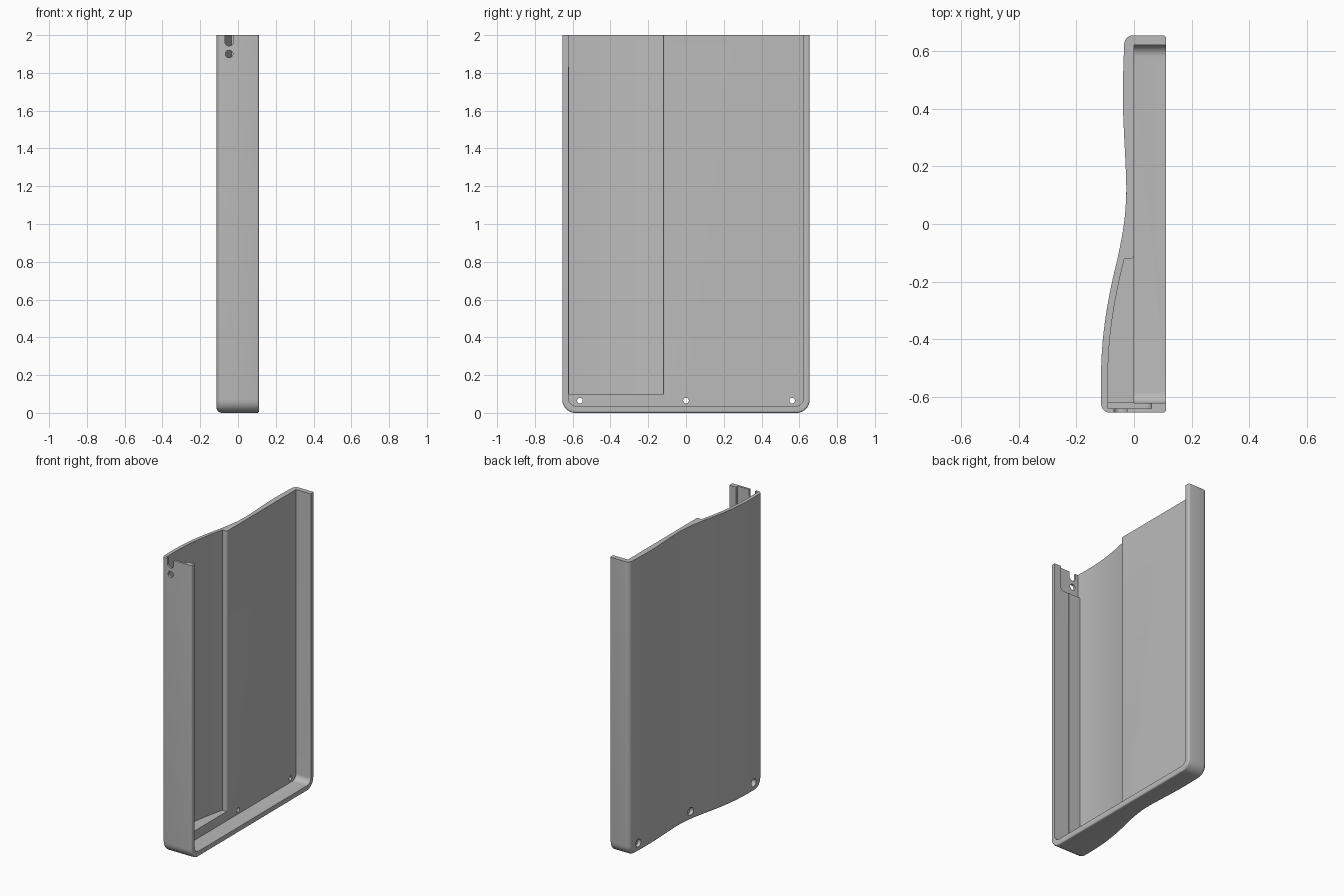
import bpy, bmesh, math
from mathutils import Vector

if "Cube" in bpy.data.objects:
    bpy.data.objects.remove(bpy.data.objects["Cube"])

HALF, TOP, FRONT, CORNER = 0.655, 2.0, 0.111, 0.07
# wavy back surface: (y, x) control points
WAVE = [(-0.70, -0.111), (-0.62, -0.114), (-0.5, -0.114), (-0.4, -0.108), (-0.3, -0.095),
        (-0.2, -0.076), (-0.1, -0.053), (0.0, -0.035), (0.1, -0.027), (0.2, -0.029),
        (0.3, -0.034), (0.4, -0.038), (0.5, -0.038), (0.6, -0.035), (0.70, -0.031)]


def wave(y):
    """Smooth interpolation of the back surface."""
    i = max(i for i in range(len(WAVE) - 1) if WAVE[i][0] <= y or i == 0)
    def slope(k):
        a, b = WAVE[max(k - 1, 0)], WAVE[min(k + 1, len(WAVE) - 1)]
        return (b[1] - a[1]) / (b[0] - a[0])
    (y0, x0), (y1, x1) = WAVE[i], WAVE[i + 1]
    h = y1 - y0
    t = (y - y0) / h
    return ((2*t**3 - 3*t**2 + 1) * x0 + (t**3 - 2*t**2 + t) * h * slope(i)
            + (3*t**2 - 2*t**3) * x1 + (t**3 - t**2) * h * slope(i + 1))


def edge_distance(y, z):
    """Distance inward from the rounded U outline."""
    qy, qz = abs(y) - (HALF - CORNER), CORNER - z
    out = math.hypot(max(qy, 0), max(qz, 0)) + min(max(qy, qz), 0)
    return max(CORNER - out, 0)


def rounding(d, r):
    d = min(d, r)
    return r - math.sqrt(max(r * r - (r - d) ** 2, 0))


def make(name, bm):
    bmesh.ops.recalc_face_normals(bm, faces=bm.faces)
    me = bpy.data.meshes.new(name)
    bm.to_mesh(me)
    bm.free()
    ob = bpy.data.objects.new(name, me)
    bpy.context.collection.objects.link(ob)
    return ob


def prism(name, pts, axis, lo, hi):
    """Extrude a 2D outline along an axis (pts use the other two axes in order)."""
    def place(p, v):
        c = list(p)
        c.insert(axis, v)
        return Vector(c)
    bm = bmesh.new()
    a = [bm.verts.new(place(p, lo)) for p in pts]
    b = [bm.verts.new(place(p, hi)) for p in pts]
    bm.faces.new(a)
    bm.faces.new(b)
    n = len(pts)
    for i in range(n):
        j = (i + 1) % n
        bm.faces.new((a[i], a[j], b[j], b[i]))
    return make(name, bm)


def arc(cx, cy, r, a0, a1, n=8):
    return [(cx + r * math.cos(math.radians(a0 + (a1 - a0) * i / n)),
             cy + r * math.sin(math.radians(a0 + (a1 - a0) * i / n))) for i in range(n + 1)]


def circle(cx, cy, r):
    return arc(cx, cy, r, 0, 360, 24)[:-1]


# shell body: lofted front and back grids joined round the edge
insets = [0, 0.0008, 0.003, 0.006, 0.01, 0.016, 0.023, 0.03]
levels = [0, 0.0008, 0.003, 0.006, 0.01, 0.016, 0.023, 0.03, 0.04, 0.055, 0.07, TOP]
bm = bmesh.new()
back, front = [], []
for z in levels:
    drop = max(CORNER - z, 0)
    h = HALF - CORNER + math.sqrt(CORNER ** 2 - drop ** 2)
    inner = h - insets[-1]
    ys = [-h + s for s in insets] + [inner * (2 * k / 48 - 1) for k in range(1, 48)] \
        + [h - s for s in reversed(insets)]
    back.append([bm.verts.new((wave(y) + rounding(edge_distance(y, z), 0.03), y, z)) for y in ys])
    front.append([bm.verts.new((FRONT - rounding(edge_distance(y, z), 0.01), y, z)) for y in ys])
nz, ny = len(levels), len(back[0])
for g in (back, front):
    for i in range(nz - 1):
        for j in range(ny - 1):
            bm.faces.new((g[i][j], g[i][j + 1], g[i + 1][j + 1], g[i + 1][j]))
for i in (0, nz - 1):
    for j in range(ny - 1):
        bm.faces.new((back[i][j], back[i][j + 1], front[i][j + 1], front[i][j]))
for j in (0, ny - 1):
    for i in range(nz - 1):
        bm.faces.new((back[i][j], back[i + 1][j], front[i + 1][j], front[i][j]))
shell = make("shell", bm)

cutters = []
# main tray opening
W, B, R = 0.622, 0.037, 0.04
tray = [(-W, 2.2)] + arc(-W + R, B + R, R, 180, 270) + arc(W - R, B + R, R, 270, 360) + [(W, 2.2)]
cutters.append(prism("tray_cutter", tray, 0, 0.0, 0.3))

# deeper compartment following the wavy back, with rounded mouth
ys = [-0.62 + 0.5 * k / 24 for k in range(25)]
deep = [(wave(y) + 0.024, y) for y in ys] + arc(-0.012, -0.108, 0.012, -90, 0, 5) \
    + [(0.05, -0.108), (0.05, -0.62)]
cutters.append(prism("compartment_cutter", deep, 2, 0.1, 2.2))

# latch recess, slot and pin hole in the front wall
recess = [(-0.09, 2.2), (-0.09, 1.83)] + arc(0.035, 1.855, 0.025, -90, 0) + [(0.06, 2.2)]
cutters.append(prism("recess_cutter", recess, 1, -0.64, -0.6))
slot = [(-0.07, 2.2)] + arc(-0.047, 1.966, 0.023, 180, 360, 12) + [(-0.024, 2.2)]
cutters.append(prism("slot_cutter", slot, 1, -0.8, -0.61))
cutters.append(prism("pin_cutter", circle(-0.047, 1.9, 0.02), 1, -0.8, -0.61))

# screw holes with countersunk backs
for y in (-0.562, 0, 0.562):
    cutters.append(prism("screw_cutter", circle(y, 0.065, 0.015), 0, -0.3, 0.05))
    cutters.append(prism("screw_head_cutter", circle(y, 0.065, 0.026), 0, -0.3, -0.014))

bpy.context.view_layer.objects.active = shell
shell.select_set(True)
for c in cutters:
    c.hide_render = True
    mod = shell.modifiers.new(c.name, "BOOLEAN")
    mod.operation, mod.solver, mod.object = "DIFFERENCE", "EXACT", c
    bpy.ops.object.modifier_apply(modifier=mod.name)
for c in cutters:
    bpy.data.objects.remove(c)

grey = bpy.data.materials.new("light grey")
grey.diffuse_color = (0.5, 0.5, 0.5, 1)
grey.use_nodes = True
grey.node_tree.nodes["Principled BSDF"].inputs["Base Color"].default_value = grey.diffuse_color
shell.data.materials.clear()
shell.data.materials.append(grey)
for p in shell.data.polygons:
    p.material_index = 0
bpy.ops.object.shade_smooth_by_angle(angle=math.radians(30))
